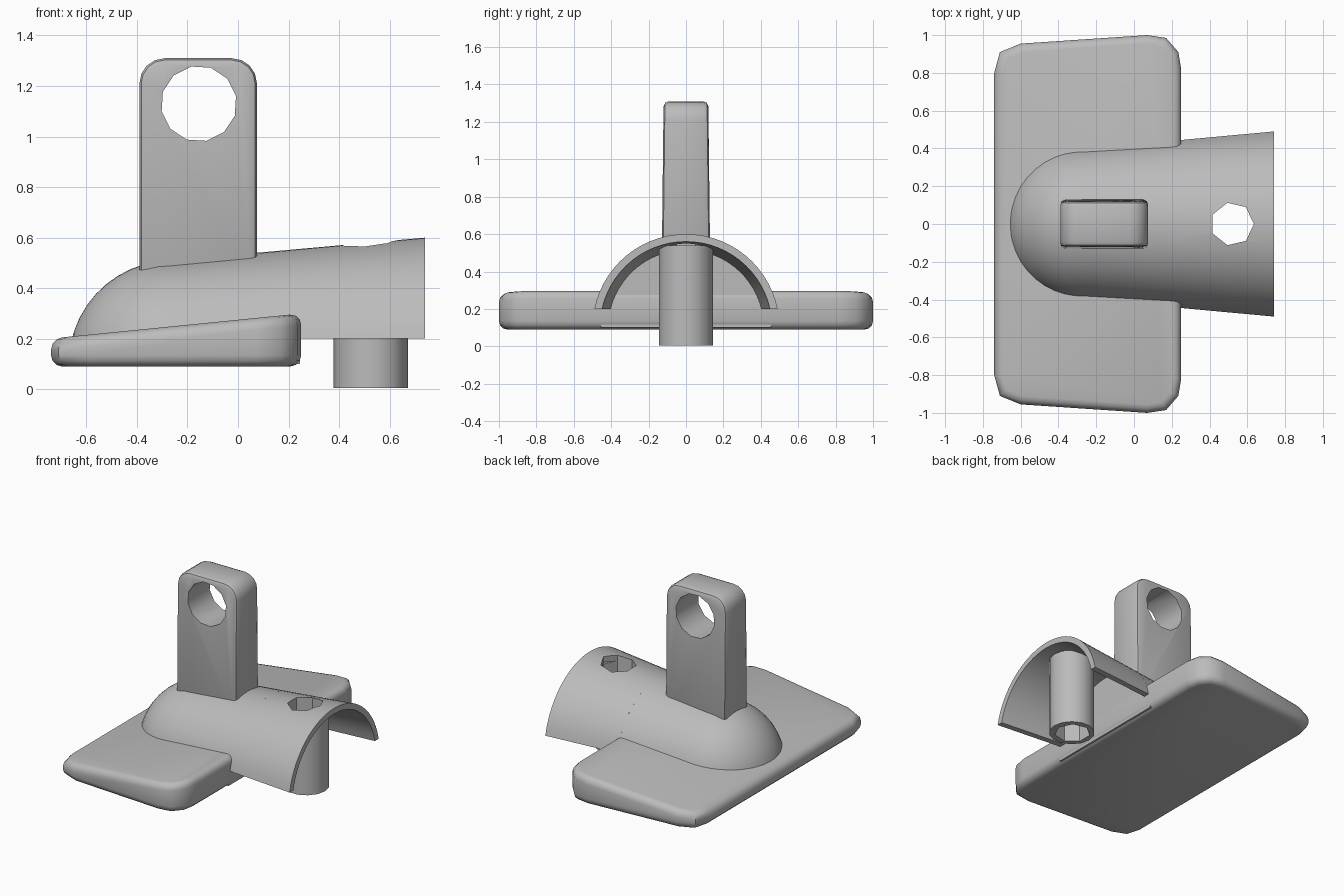
import bpy, bmesh, math
from mathutils import Matrix, Vector

cube = bpy.data.objects.get("Cube")
if cube:
    bpy.data.objects.remove(cube, do_unlink=True)

grey = bpy.data.materials.new("plain grey")
grey.use_nodes = True
grey.diffuse_color = (0.5, 0.5, 0.5, 1)
grey.node_tree.nodes["Principled BSDF"].inputs["Base Color"].default_value = (0.5, 0.5, 0.5, 1)

AXIS_Z = 0.1  # height of the barrel's axis


def loft(name, rings):
    """Skin a list of closed rings and cap both ends."""
    bm = bmesh.new()
    loops = [[bm.verts.new(p) for p in ring] for ring in rings]
    n = len(loops[0])
    for a, b in zip(loops, loops[1:]):
        for i in range(n):
            j = (i + 1) % n
            bm.faces.new((a[i], a[j], b[j], b[i]))
    bm.faces.new(loops[0])
    bm.faces.new(loops[-1])
    bmesh.ops.recalc_face_normals(bm, faces=bm.faces)
    mesh = bpy.data.meshes.new(name)
    bm.to_mesh(mesh)
    bm.free()
    mesh.materials.append(grey)
    obj = bpy.data.objects.new(name, mesh)
    bpy.context.collection.objects.link(obj)
    return obj


def prism(name, centre, radius, length, sides, axis="Z", turn=0.0):
    """Regular prism centred on a point, along Z or Y."""
    rot = Matrix.Rotation(math.pi / 2, 3, "X") if axis == "Y" else Matrix.Identity(3)
    angles = [turn + math.tau * i / sides for i in range(sides)]
    return loft(name, [[Vector(centre) + rot @ Vector((radius * math.cos(a), radius * math.sin(a), h))
                        for a in angles] for h in (-length / 2, length / 2)])


def bevel(obj, width, segments, angle=35):
    mod = obj.modifiers.new("bevel", "BEVEL")
    mod.width, mod.segments = width, segments
    mod.limit_method, mod.angle_limit = "ANGLE", math.radians(angle)


def cut(obj, cutter):
    mod = obj.modifiers.new("cut", "BOOLEAN")
    mod.operation, mod.object, mod.solver = "DIFFERENCE", cutter, "EXACT"
    cutter.hide_render = True


def finish(obj, angle):
    """Apply modifiers and set smooth shading."""
    graph = bpy.context.evaluated_depsgraph_get()
    mesh = bpy.data.meshes.new_from_object(obj.evaluated_get(graph))
    obj.modifiers.clear()
    obj.data = mesh
    bpy.ops.object.select_all(action="DESELECT")
    obj.select_set(True)
    bpy.context.view_layer.objects.active = obj
    bpy.ops.object.shade_smooth_by_angle(angle=math.radians(angle))


def arc(x, r, start, steps=28):
    """Upper arc of the barrel at x, from one side to the other."""
    sweep = math.pi - 2 * start
    return [(x, r * math.cos(start + sweep * i / steps),
             AXIS_Z + r * math.sin(start + sweep * i / steps)) for i in range(steps + 1)]


def barrel_radius(x):
    return 0.41 + 0.09 * (x + 0.26)


# Wedge base plate with rounded corners
half = [(0.25, 0.82), (0.235, 0.91), (0.17, 0.985), (0.07, 1.0),
        (-0.6, 0.955), (-0.71, 0.91), (-0.74, 0.8)]
outline = half + [(x, -y) for x, y in reversed(half)]
base = loft("base_plate", [[(x, y, 0.09) for x, y in outline],
                           [(x, y, 0.295 + 0.1 * (x - 0.2)) for x, y in outline]])
bevel(base, 0.045, 3, 60)
finish(base, 40)

# Solid barrel with a domed nose
rings = []
for i in range(12):
    t = math.radians(3 + 87 * i / 11)
    rings.append(arc(-0.26 - 0.41 * math.cos(t), 0.41 * math.sin(t), 0))
rings.append(arc(0.245, barrel_radius(0.245), 0))
finish(loft("barrel", rings), 40)

# Open half-tube behind the barrel
rings = []
for x in (0.22, 0.48, 0.74):
    r = barrel_radius(x)
    outer = arc(x, r, math.asin(0.1 / r))
    inner = arc(x, r - 0.04, math.asin(0.1 / (r - 0.04)))
    rings.append(outer + inner[::-1])
shell = loft("half_tube", rings)

# Hollow pin under the half-tube
pin = prism("pin", (0.525, 0, 0.272), 0.147, 0.535, 14)
bore = prism("bore_cutter", (0.52, 0, 0.3), 0.115, 1.0, 7)
cut(shell, bore)
cut(pin, bore)
finish(shell, 40)
finish(pin, 30)

# Upright lug with rounded top corners and an eye
left, right, top, corner = -0.39, 0.075, 1.31, 0.1
front = [(left, 0.4), (right, 0.4)]
for cx, first in ((right - corner, 0), (left + corner, 90)):
    for i in range(5):
        a = math.radians(first + 22.5 * i)
        front.append((cx + corner * math.cos(a), top - corner + corner * math.sin(a)))


def lug_depth(z):
    return 0.13 - 0.012 * max(0, z - 1.0) / 0.31


lug = loft("upright_lug", [[(x, s * lug_depth(z), z) for x, z in front] for s in (-1, 1)])
bevel(lug, 0.025, 2, 50)
eye = prism("eye_cutter", (-0.155, 0, 1.13), 0.15, 0.6, 12, "Y", 0.2)
cut(lug, eye)
finish(lug, 35)

for helper in (bore, eye):
    bpy.data.objects.remove(helper, do_unlink=True)
